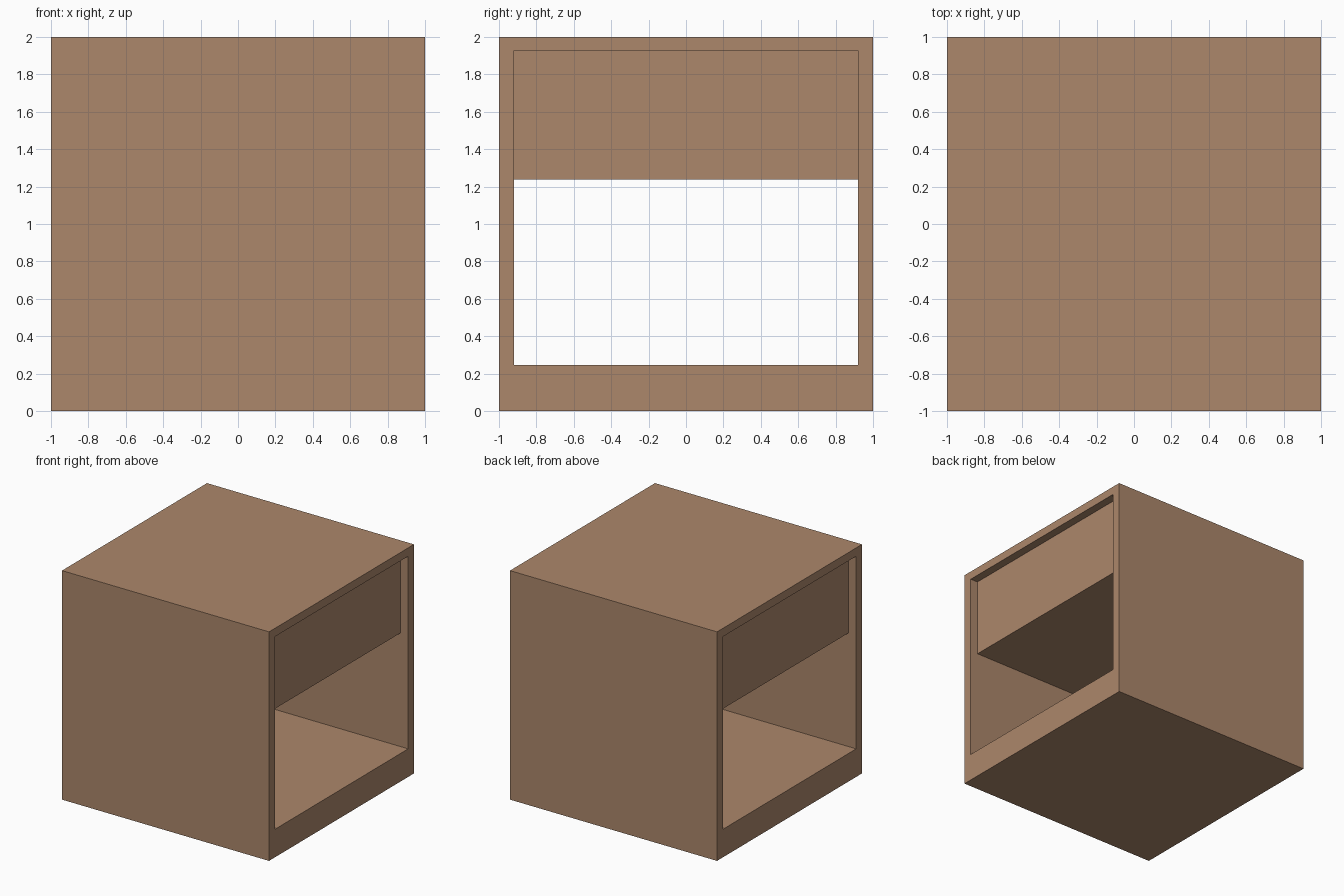
import bpy, bmesh

if "Cube" in bpy.data.objects:
    bpy.data.objects.remove(bpy.data.objects["Cube"])

# Single wood colour
wood = bpy.data.materials.new("warm brown wood")
wood.diffuse_color = (0.413, 0.242, 0.147, 1.0)
wood.use_nodes = True
wood.node_tree.nodes["Principled BSDF"].inputs["Base Color"].default_value = wood.diffuse_color

HALF = 1.0                      # half width and depth of the cabinet
OPEN_Y = 0.92                   # half width of the opening
OPEN_LOW, OPEN_TOP = 0.245, 1.927
BLOCK_LOW, BLOCK_X = 1.238, 0.927


def add_object(name, bm):
    bmesh.ops.recalc_face_normals(bm, faces=bm.faces)
    mesh = bpy.data.meshes.new(name)
    bm.to_mesh(mesh)
    bm.free()
    mesh.materials.append(wood)
    obj = bpy.data.objects.new(name, mesh)
    bpy.context.collection.objects.link(obj)
    return obj


def rect_loop(bm, x, half_y, low, top):
    """Four corners of a rectangle in the plane at x."""
    corners = [(-half_y, low), (half_y, low), (half_y, top), (-half_y, top)]
    return [bm.verts.new((x, y, z)) for y, z in corners]


# Cabinet shell: square tube, open from left to right
bm = bmesh.new()
loops = [rect_loop(bm, HALF, HALF, 0, 2),
         rect_loop(bm, HALF, OPEN_Y, OPEN_LOW, OPEN_TOP),
         rect_loop(bm, -HALF, OPEN_Y, OPEN_LOW, OPEN_TOP),
         rect_loop(bm, -HALF, HALF, 0, 2)]
for a, b in zip(loops, loops[1:] + loops[:1]):
    for i in range(4):
        j = (i + 1) % 4
        bm.faces.new((a[i], a[j], b[j], b[i]))
add_object("cabinet_shell", bm)

# Drawer block: fills the upper part, slightly recessed at both ends
bm = bmesh.new()
a = rect_loop(bm, BLOCK_X, OPEN_Y, BLOCK_LOW, OPEN_TOP)
b = rect_loop(bm, -BLOCK_X, OPEN_Y, BLOCK_LOW, OPEN_TOP)
bm.faces.new(a)
bm.faces.new(b[::-1])
for i in range(4):
    j = (i + 1) % 4
    bm.faces.new((a[i], b[i], b[j], a[j]))
add_object("drawer_block", bm)
